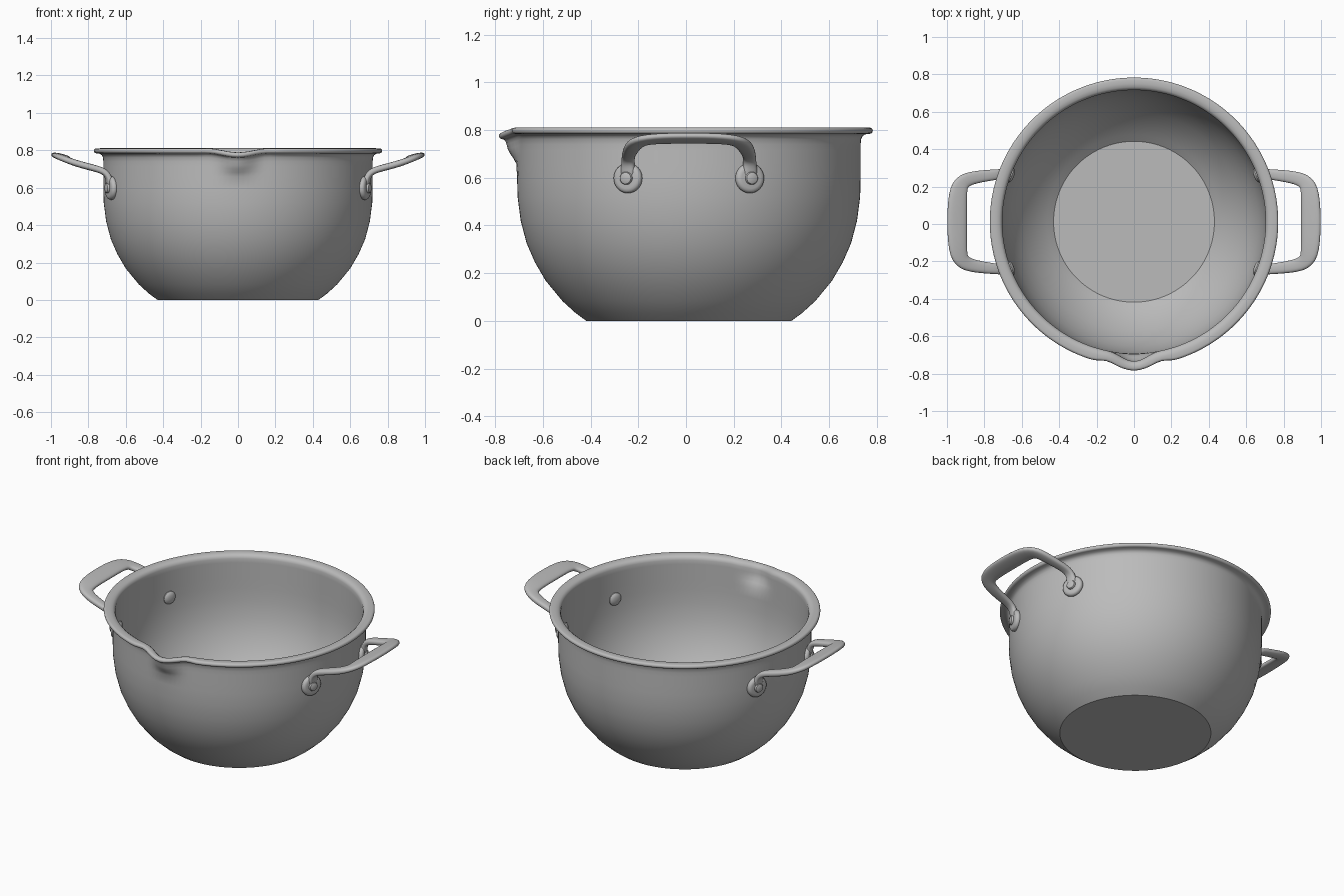
import bpy, bmesh, math
from mathutils import Vector, Matrix

if "Cube" in bpy.data.objects:
    bpy.data.objects.remove(bpy.data.objects["Cube"], do_unlink=True)

CY = 0.012  # bowl axis offset in y
steel = bpy.data.materials.new("grey_metal")
steel.use_nodes = True
steel.diffuse_color = (0.5, 0.5, 0.5, 1)
steel.node_tree.nodes["Principled BSDF"].inputs["Base Color"].default_value = (0.5, 0.5, 0.5, 1)


def finish(bm, name, angle=35):
    bmesh.ops.recalc_face_normals(bm, faces=bm.faces)
    mesh = bpy.data.meshes.new(name)
    bm.to_mesh(mesh)
    bm.free()
    mesh.materials.append(steel)
    ob = bpy.data.objects.new(name, mesh)
    bpy.context.collection.objects.link(ob)
    bpy.ops.object.select_all(action='DESELECT')
    ob.select_set(True)
    bpy.context.view_layer.objects.active = ob
    bpy.ops.object.shade_smooth_by_angle(angle=math.radians(angle))
    return ob


def lathe(bm, profile, segments):
    """Revolve (radius, z) points around z; zero radius ends become poles."""
    rings = []
    for r, z in profile:
        if r < 1e-6:
            rings.append([bm.verts.new((0, 0, z))] * segments)
        else:
            rings.append([bm.verts.new((r * math.cos(2 * math.pi * i / segments),
                                        r * math.sin(2 * math.pi * i / segments), z))
                          for i in range(segments)])
    for a, b in zip(rings, rings[1:]):
        for i in range(segments):
            j = (i + 1) % segments
            bm.faces.new(list(dict.fromkeys((a[i], a[j], b[j], b[i]))))


def bump(u):
    return 0.5 + 0.5 * math.cos(math.pi * u) if abs(u) < 1 else 0.0


# Bowl: outer wall, rolled rim, inner wall and floor in one profile
outer = [(0, 0), (0.43, 0), (0.475, 0.033), (0.53, 0.083), (0.60, 0.168), (0.645, 0.245),
         (0.68, 0.325), (0.705, 0.42), (0.718, 0.52), (0.72, 0.60), (0.72, 0.66),
         (0.72, 0.69), (0.72, 0.715), (0.72, 0.74), (0.722, 0.762), (0.728, 0.774), (0.74, 0.782)]
lip = [(0.758 + 0.013 * math.cos(math.radians(a)), 0.797 + 0.013 * math.sin(math.radians(a)))
       for a in [-90 + 22.5 * i for i in range(9)]]
inner = [(0.738, 0.811), (0.720, 0.807), (0.709, 0.799), (0.704, 0.785), (0.704, 0.76),
         (0.704, 0.73), (0.704, 0.70), (0.704, 0.66), (0.704, 0.60), (0.702, 0.52),
         (0.69, 0.42), (0.665, 0.33), (0.63, 0.25), (0.585, 0.175), (0.515, 0.09),
         (0.465, 0.045), (0.43, 0.016), (0, 0.016)]
bm = bmesh.new()
lathe(bm, outer + lip + inner, 160)

# Pouring spout pulled out of the front of the wall and rim
for v in bm.verts:
    if v.co.y < 0 and v.co.z > 0.64:
        x, z, r = v.co.x, v.co.z, v.co.xy.length
        t = min(1, (z - 0.64) / 0.12)
        t = t * t * (3 - 2 * t)
        rim = max(0, min(1, (r - 0.725) / 0.035))
        push = (0.042 - 0.017 * rim) * t * bump(x / 0.14)
        push -= 0.012 * rim * bump((abs(x) - 0.15) / 0.08)
        v.co.y -= push
        v.co.z -= 0.022 * t * bump(x / 0.17)
bmesh.ops.translate(bm, verts=bm.verts, vec=(0, CY, 0))
finish(bm, "bowl")

# Handle path on one half: x, y, z, half width, half thickness, section normal
A = math.atan2(0.255, 0.677)
half = [(0.687, 0.257, 0.600, 0.034, 0.015, (0.93, 0.35, 0)),
        (0.688, 0.256, 0.640, 0.030, 0.017, (0.95, 0.30, -0.1)),
        (0.697, 0.255, 0.667, 0.028, 0.018, (0.9, 0.15, -0.4)),
        (0.717, 0.254, 0.687, 0.028, 0.018, (0.6, 0.05, -0.8)),
        (0.750, 0.251, 0.700, 0.029, 0.018, (0.35, 0, -1)),
        (0.810, 0.244, 0.715, 0.032, 0.018, (0.22, 0, -1)),
        (0.870, 0.234, 0.732, 0.035, 0.018, (0.25, 0, -1)),
        (0.910, 0.218, 0.747, 0.040, 0.017, (0.25, 0, -1)),
        (0.932, 0.190, 0.757, 0.047, 0.017, (0.25, 0, -1)),
        (0.942, 0.140, 0.763, 0.051, 0.017, (0.25, 0, -1)),
        (0.945, 0.070, 0.765, 0.054, 0.017, (0.25, 0, -1)),
        (0.946, 0.000, 0.765, 0.055, 0.017, (0.25, 0, -1))]
path = half + [(x, -y, z, w, h, (n[0], -n[1], n[2])) for x, y, z, w, h, n in half[-2::-1]]


def handle(name, side):
    bm = bmesh.new()
    pts = [Vector(p[:3]) for p in path]
    rings = []
    for i, p in enumerate(path):
        tangent = (pts[min(i + 1, len(pts) - 1)] - pts[max(i - 1, 0)]).normalized()
        across = tangent.cross(Vector(p[5])).normalized()
        normal = across.cross(tangent)
        ring = []
        for k in range(16):
            c, s = math.cos(k * math.pi / 8), math.sin(k * math.pi / 8)
            # rounded oblong section
            c = math.copysign(abs(c) ** 0.75, c)
            s = math.copysign(abs(s) ** 0.75, s)
            ring.append(bm.verts.new(pts[i] + across * c * p[3] + normal * s * p[4]))
        rings.append(ring)
    for a, b in zip(rings, rings[1:]):
        for k in range(16):
            m = (k + 1) % 16
            bm.faces.new((a[k], a[m], b[m], b[k]))
    bm.faces.new(rings[0])
    bm.faces.new(rings[-1])
    place(bm, side)
    ob = finish(bm, name, 60)
    sub = ob.modifiers.new("smooth", 'SUBSURF')
    sub.levels = sub.render_levels = 1


def place(bm, side):
    bmesh.ops.scale(bm, verts=bm.verts, vec=(side, 1, 1))
    bmesh.ops.translate(bm, verts=bm.verts, vec=(0, CY, 0))


def stud(name, profile, side, sign):
    """Round part whose axis points straight out from the bowl wall."""
    bm = bmesh.new()
    lathe(bm, profile, 32)
    turn = Matrix.Rotation(sign * A, 4, 'Z') @ Matrix.Rotation(math.pi / 2, 4, 'Y')
    bmesh.ops.transform(bm, matrix=turn, verts=bm.verts)
    bmesh.ops.translate(bm, verts=bm.verts, vec=(0, 0, 0.598))
    place(bm, side)
    finish(bm, name)


# Profiles as (radius, distance from bowl axis)
pad = [(0, 0.712), (0.058, 0.712), (0.062, 0.718), (0.063, 0.726), (0.060, 0.735),
       (0.053, 0.741), (0.043, 0.743), (0, 0.743)]
rivet = [(0, 0.735), (0.027, 0.735), (0.027, 0.749), (0.024, 0.754), (0.016, 0.757), (0, 0.758)]
inside = [(0, 0.709), (0.040, 0.709), (0.039, 0.699), (0.032, 0.692), (0.018, 0.687), (0, 0.686)]

for side, label in ((1, "left"), (-1, "right")):
    handle(label + "_handle", side)
    for sign, end in ((1, "back"), (-1, "front")):
        stud(f"{label}_{end}_handle_pad", pad, side, sign)
        stud(f"{label}_{end}_rivet", rivet, side, sign)
        stud(f"{label}_{end}_inner_rivet", inside, side, sign)
